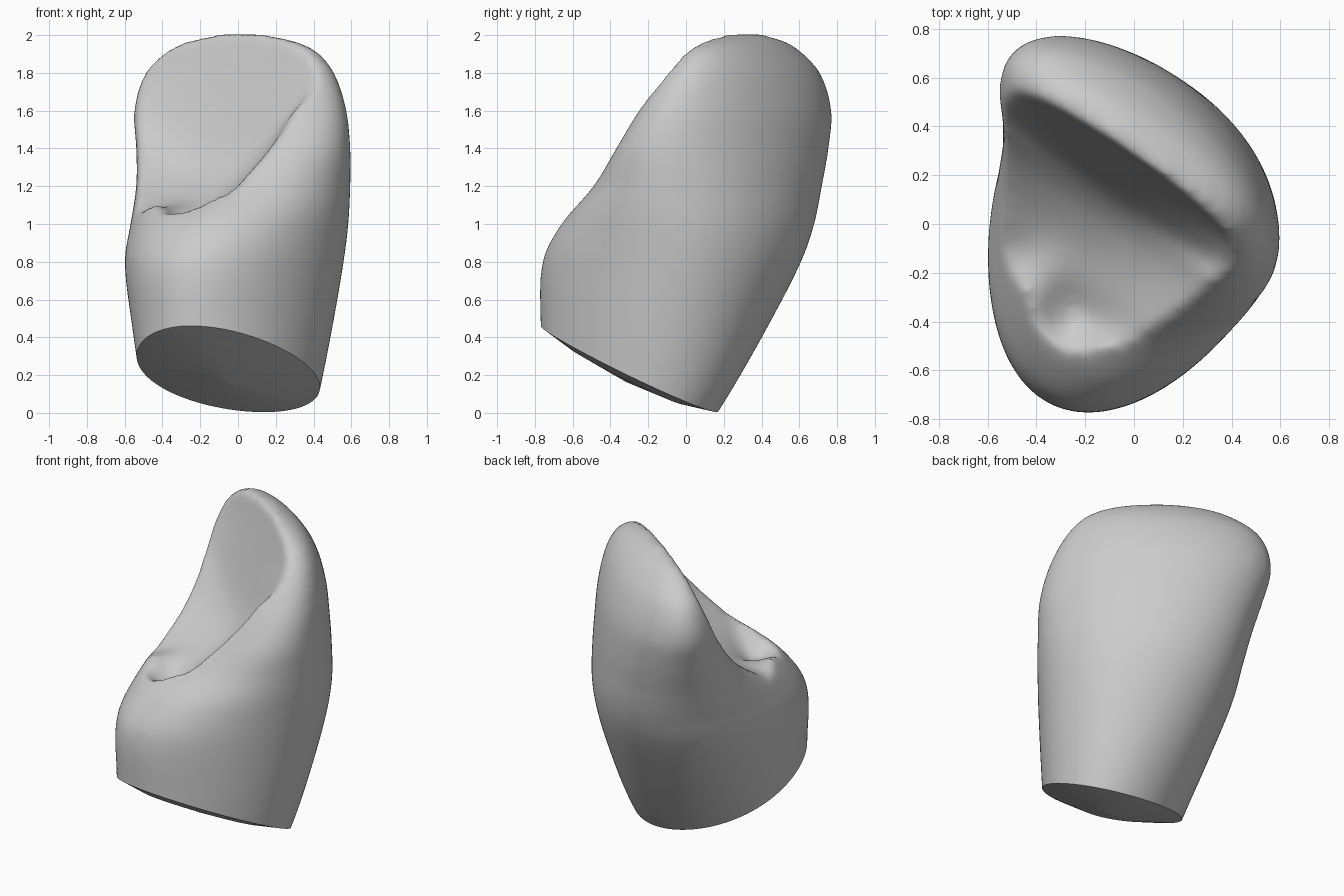
import bpy, bmesh, math
from mathutils import Vector

default = bpy.data.objects.get("Cube")
if default:
    bpy.data.objects.remove(default, do_unlink=True)

SIDES, LEVELS = 64, 54
# Body sections: height, x range, y range, skew of the front and back halves
SECTIONS = [
    (-.15, -.48, .37, -.74, .07, .3, .3), (.1, -.51, .43, -.76, .23, .3, .22),
    (.45, -.56, .5, -.77, .43, .3, .05), (.8, -.6, .56, -.76, .61, .28, -.1),
    (1, -.57, .585, -.66, .68, .15, -.22), (1.2, -.54, .595, -.49, .72, -.15, -.37),
    (1.4, -.54, .595, -.37, .755, -.45, -.5), (1.6, -.55, .575, -.25, .77, -.62, -.62),
    (1.8, -.49, .51, -.11, .71, -.72, -.75), (1.92, -.37, .41, 0, .6, -.8, -.85),
    (1.98, -.24, .27, .1, .5, -.9, -.9), (2.005, -.1, .14, .18, .4, -.9, -.9),
]
# Hollow profile across the blade: distance from middle, height
HOLLOW = [(-1.2, 1.6), (-.6, 1.1), (-.49, 1.04), (-.41, 1.01), (-.28, 1.08),
          (-.14, 1.17), (-.03, 1.27), (.05, 1.4), (.14, 1.67), (.23, 1.98), (.36, 2.5)]
ALONG, ACROSS = Vector((.82, -.57)), Vector((.57, .82))


def interpolate(table, t):
    """Smooth curve through the rows of a table, keyed by the first column."""
    last = len(table) - 1
    i = max([k for k in range(last) if table[k][0] <= t], default=0)
    before, a, b, after = (table[min(max(k, 0), last)] for k in range(i - 1, i + 3))
    span = b[0] - a[0]
    f = (t - a[0]) / span
    row = []
    for w, p, q, r in zip(before, a, b, after):
        m = (q - w) / (b[0] - before[0]) * span
        n = (r - p) / (after[0] - a[0]) * span
        row.append(p + f * m + f * f * (3 * (q - p) - 2 * m - n)
                   + f ** 3 * (2 * (p - q) + m + n))
    return row


def make_object(name, bm):
    bmesh.ops.recalc_face_normals(bm, faces=bm.faces)
    mesh = bpy.data.meshes.new(name)
    bm.to_mesh(mesh)
    bm.free()
    obj = bpy.data.objects.new(name, mesh)
    bpy.context.collection.objects.link(obj)
    return obj


def build_body():
    bm = bmesh.new()
    rings = []
    bottom, top = SECTIONS[0][0], SECTIONS[-1][0]
    for level in range(LEVELS + 1):
        z = bottom + (top - bottom) * level / LEVELS
        x0, x1, y0, y1, front, back = interpolate(SECTIONS, z)[1:]
        ring = []
        for i in range(SIDES):
            a = math.tau * i / SIDES
            skew = (front + back) / 2 + (back - front) / 2 * math.sin(a)
            x = (x0 + x1) / 2 + (x1 - x0) / 2 * math.cos(a)
            y = (y0 + y1) / 2 + (y1 - y0) / 2 * math.sin(a + skew)
            ring.append(bm.verts.new((x, y, z)))
        rings.append(ring)
    for low, high in zip(rings, rings[1:]):
        for i in range(SIDES):
            j = (i + 1) % SIDES
            bm.faces.new((low[i], low[j], high[j], high[i]))
    bm.faces.new(rings[0])
    bm.faces.new(rings[-1])
    return make_object("tapered_body", bm)


def mound(p, x, y):
    return math.exp(-((p.x - x) ** 2 + (p.y - y) ** 2) / .015)


def hollow_height(u, v):
    p = ALONG * u + ACROSS * v
    # side ridges, the right one steeper, fading out toward the top edge
    fade = min(1, max(.15, (.2 - v) / .2))
    z = interpolate(HOLLOW, v)[1] + (1.4 if u > -.1 else .55) * fade * (u + .1) ** 2
    # small knob with a notch beside it
    z += .08 * mound(p, -.4, -.24) - .06 * mound(p, -.27, -.45)
    return min(z, 2.5)


def build_hollow_cutter():
    bm = bmesh.new()
    n = 50
    bmesh.ops.create_grid(bm, x_segments=n, y_segments=n, size=1)
    for vert in bm.verts:
        u, v = vert.co.x * 1.1 - .1, vert.co.y * .74 - .38
        p = ALONG * u + ACROSS * v
        vert.co = (p.x, p.y, hollow_height(u, v))
    top = bmesh.ops.extrude_face_region(bm, geom=bm.faces[:])
    for item in top["geom"]:
        if isinstance(item, bmesh.types.BMVert):
            item.co.z = 3
    obj = make_object("hollow_cutter", bm)
    obj.hide_render = True
    return obj


body = build_body()
cutter = build_hollow_cutter()
bpy.ops.object.select_all(action="DESELECT")
bpy.context.view_layer.objects.active = body
body.select_set(True)

# Carve the hollow, then round everything over
cut = body.modifiers.new("hollow", "BOOLEAN")
cut.operation, cut.object, cut.solver = "DIFFERENCE", cutter, "EXACT"
remesh = body.modifiers.new("remesh", "REMESH")
remesh.mode, remesh.voxel_size = "VOXEL", .022
smooth = body.modifiers.new("soften", "SMOOTH")
smooth.factor, smooth.iterations = .5, 14
for name in ("hollow", "remesh", "soften"):
    bpy.ops.object.modifier_apply(modifier=name)
bpy.data.objects.remove(cutter, do_unlink=True)

# Slice the base on a slant and give it a shallow bulge
bm = bmesh.new()
bm.from_mesh(body.data)
bmesh.ops.bisect_plane(bm, geom=bm.verts[:] + bm.edges[:] + bm.faces[:],
                       plane_co=(0, 0, .09), plane_no=(.08, .46, 1), clear_inner=True)
rim = [e for e in bm.edges if e.is_boundary]
base = bmesh.ops.holes_fill(bm, edges=rim)["faces"]
bmesh.ops.recalc_face_normals(bm, faces=bm.faces)
bmesh.ops.inset_region(bm, faces=base, thickness=.18, depth=.04)
bmesh.ops.poke(bm, faces=base, offset=.03)
bm.to_mesh(body.data)
bm.free()

grey = bpy.data.materials.new("plain_grey")
grey.use_nodes = True
grey.diffuse_color = (.6, .6, .6, 1)
grey.node_tree.nodes["Principled BSDF"].inputs["Base Color"].default_value = (.6, .6, .6, 1)
body.data.materials.clear()
body.data.materials.append(grey)
bpy.ops.object.shade_smooth_by_angle(angle=math.radians(40))
